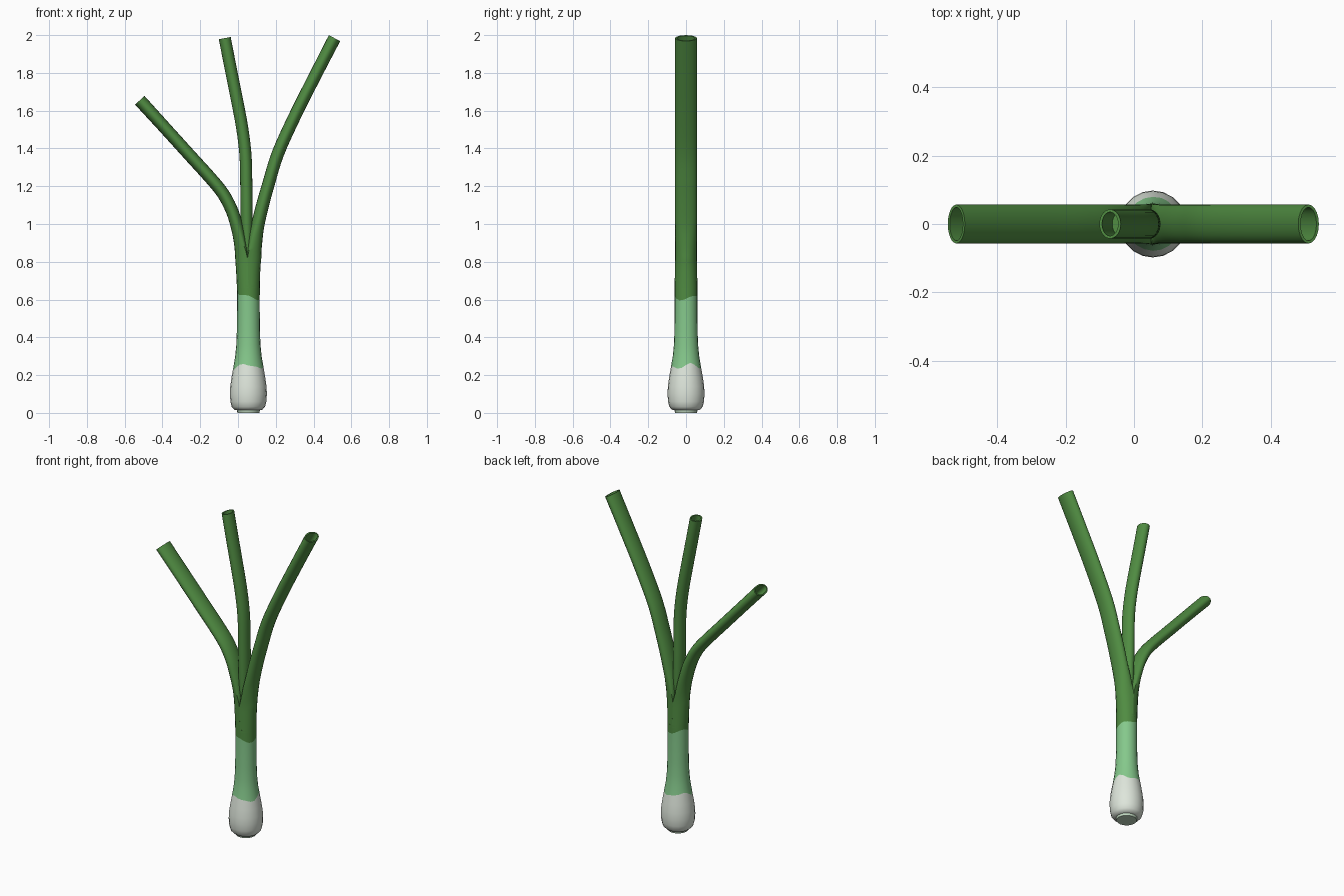
import bpy, bmesh, math
from mathutils import Vector

if "Cube" in bpy.data.objects:
    bpy.data.objects.remove(bpy.data.objects["Cube"])


def material(name, rgb):
    m = bpy.data.materials.new(name)
    m.diffuse_color = (*rgb, 1)
    m.use_nodes = True
    m.node_tree.nodes["Principled BSDF"].inputs["Base Color"].default_value = m.diffuse_color
    return m


DARK = material("dark leaf green", (0.080, 0.262, 0.054))
LIGHT = material("light stem green", (0.235, 0.58, 0.26))
WHITE = material("bulb white", (0.73, 0.79, 0.71))
BASE = material("pale root green", (0.52, 0.68, 0.52))
CX = 0.055


def skin(name, rings, mats, band_mat=lambda i: 0):
    """Loft closed rings of points, cap both ends."""
    bm = bmesh.new()
    vr = [[bm.verts.new(p) for p in r] for r in rings]
    n = len(vr[0])
    for i in range(len(vr) - 1):
        for k in range(n):
            j = (k + 1) % n
            f = bm.faces.new((vr[i][k], vr[i][j], vr[i + 1][j], vr[i + 1][k]))
            f.material_index = band_mat(i)
    bm.faces.new(vr[0][::-1]).material_index = band_mat(0)
    bm.faces.new(vr[-1]).material_index = band_mat(len(vr) - 2)
    bmesh.ops.recalc_face_normals(bm, faces=bm.faces)
    me = bpy.data.meshes.new(name)
    bm.to_mesh(me)
    bm.free()
    for m in mats:
        me.materials.append(m)
    for p in me.polygons:
        p.use_smooth = True
    me.set_sharp_from_angle(angle=math.radians(40))
    ob = bpy.data.objects.new(name, me)
    bpy.context.collection.objects.link(ob)
    return ob


# Bulb and stem: turned profile, with wavy rings where the colour changes
profile = [(.058, 0), (.061, .014), (.074, .017), (.088, .032), (.095, .06), (.098, .10),
           (.096, .14), (.089, .19), (.079, .247), (.070, .30), (.064, .36),
           (.061, .44), (.060, .55), (.060, .622), (.0605, .675)]
SEG = 20
rings = []
for i, (r, z) in enumerate(profile):
    ring = []
    for k in range(SEG):
        t = math.tau * k / SEG
        dz = 0
        if i == 8:
            dz = .012 * math.sin(3 * t + .6) + .006 * math.sin(5 * t)
        if i == 13:
            dz = -.018 * math.cos(t) + .008 * math.sin(t) + .007 * math.sin(3 * t)
        rr = r - .12 * dz if i == 8 else r
        ring.append((CX + rr * math.cos(t), rr * math.sin(t), z + dz))
    rings.append(ring)
skin("bulb_and_stem", rings, [BASE, WHITE, LIGHT, DARK],
     lambda i: 0 if i < 1 else 1 if i < 8 else 2 if i < 13 else 3)


def catmull(a, b, c, d, t):
    return [.5 * (2 * q + (r - p) * t + (2 * p - 5 * q + 4 * r - s) * t * t
                  + (3 * q - p - 3 * r + s) * t ** 3) for p, q, r, s in zip(a, b, c, d)]


def leaf(name, pts, side, wall=.008, sub=4, n=20):
    """Hollow leaf. Points are (x, z, outer radius, inner radius, depth radius)."""
    st = []
    for i in range(len(pts) - 1):
        q = [pts[max(0, min(len(pts) - 1, i + o))] for o in (-1, 0, 1, 2)]
        st += [catmull(*q, s / sub) for s in range(sub)]
    st.append(pts[-1])

    def ring(i, inset):
        a, b = st[max(i - 1, 0)], st[min(i + 1, len(st) - 1)]
        tan = Vector((b[0] - a[0], 0, b[1] - a[1])).normalized()
        nor = Vector((tan.z, 0, -tan.x)) * side
        x, z, out, inn, ry = st[i]
        res = []
        for k in range(n):
            c, s = math.cos(math.tau * k / n), math.sin(math.tau * k / n)
            u = c * ((out if c > 0 else inn) - inset)
            res.append(Vector((x, s * (ry - inset), z)) + nor * u)
        return res

    last = len(st) - 1
    rings = [ring(i, 0) for i in range(last + 1)]
    rings += [ring(i, wall) for i in range(last, last - sub - 1, -1)]  # open mouth
    return skin(name, rings, [DARK])


# Side leaves start as the two halves of the stem and become oval tubes
leaf("left_leaf", [(.055, .66, .0605, .001, .0605), (.053, .75, .063, .001, .059),
                   (.048, .83, .064, .003, .058), (.020, .92, .045, .022, .057),
                   (-.008, 1.0, .034, .032, .057), (-.036, 1.08, .033, .033, .057),
                   (-.082, 1.165, .033, .033, .057), (-.15, 1.248, .033, .033, .057),
                   (-.25, 1.358, .033, .033, .057), (-.385, 1.507, .033, .033, .057),
                   (-.52, 1.655, .034, .034, .057)], -1)
leaf("right_leaf", [(.055, .66, .0605, .001, .0605), (.053, .75, .065, .001, .059),
                    (.052, .83, .072, .003, .058), (.078, .92, .053, .024, .057),
                    (.104, 1.0, .037, .033, .057), (.130, 1.1, .034, .034, .057),
                    (.161, 1.21, .033, .033, .057), (.212, 1.375, .033, .033, .057),
                    (.305, 1.58, .033, .033, .057), (.41, 1.788, .033, .033, .057),
                    (.511, 1.984, .034, .034, .057)], 1)
# Middle leaf rises out of the fork
leaf("middle_leaf", [(.050, .78, .020, .020, .030), (.048, .90, .028, .028, .040),
                     (.046, 1.05, .032, .032, .043), (.044, 1.2, .032, .032, .043),
                     (.040, 1.36, .032, .032, .043), (.022, 1.51, .032, .032, .043),
                     (-.008, 1.67, .032, .032, .043), (-.040, 1.83, .032, .032, .043),
                     (-.070, 1.984, .032, .032, .043)], 1)
